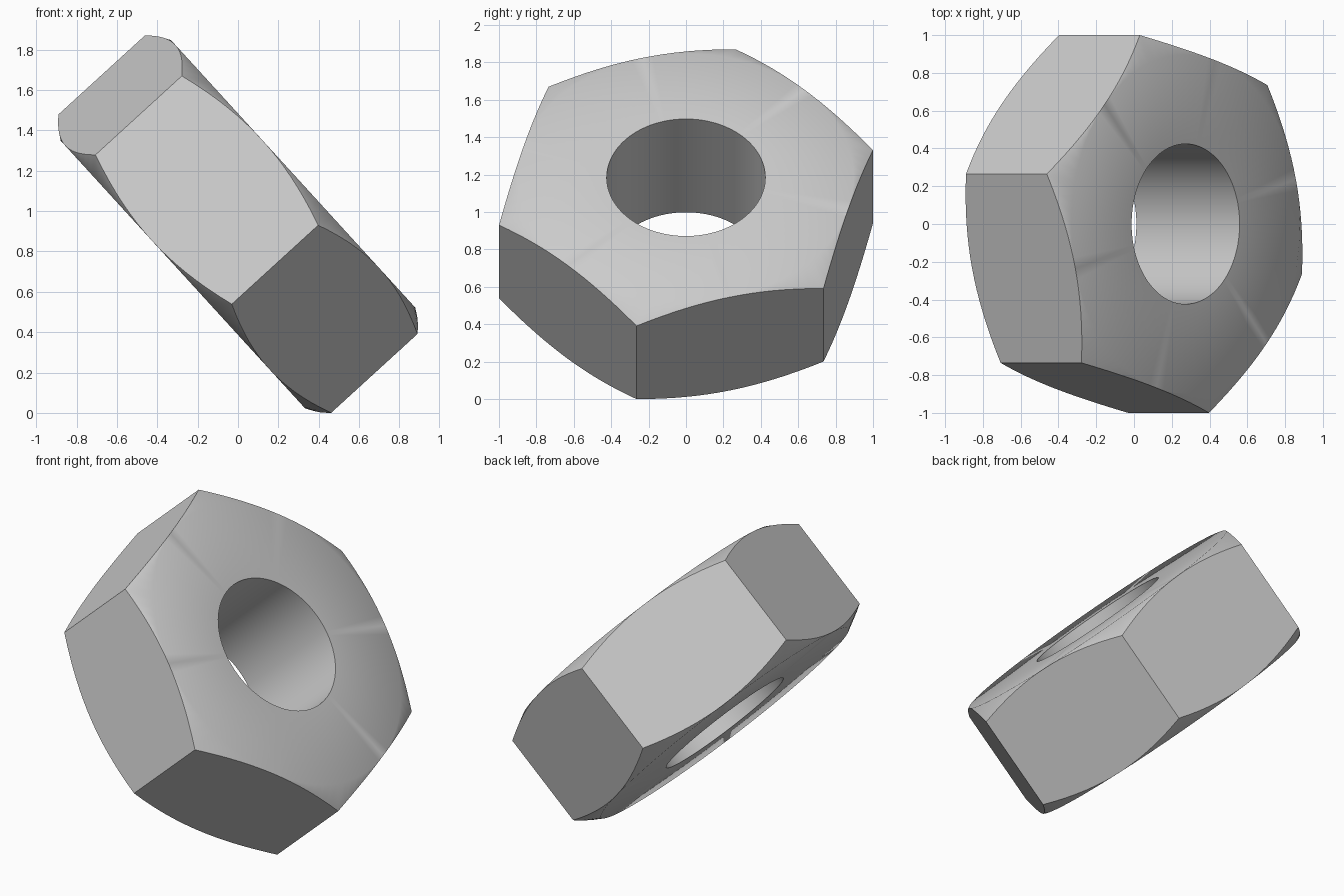
import bpy, bmesh
from math import cos, sin, tan, pi, radians, sqrt
from mathutils import Matrix, Vector

cube = bpy.data.objects.get("Cube")
if cube:
    bpy.data.objects.remove(cube, do_unlink=True)

SEGMENTS = 96          # multiple of 12, so corners and flat centres get vertices
CORNER = 1.036         # hexagon corner radius
FLAT = CORNER * cos(pi / 6)
HOLE = 0.424
HALF = 0.37            # half thickness
CHAMFER = tan(radians(30))

steel = bpy.data.materials.new("steel grey")
steel.use_nodes = True
grey = (0.6, 0.6, 0.6, 1)
steel.diffuse_color = grey
steel.node_tree.nodes["Principled BSDF"].inputs["Base Color"].default_value = grey

bm = bmesh.new()


def ring(radius, height):
    """Ring of vertices; radius and height are functions of the angle."""
    verts = []
    for i in range(SEGMENTS):
        a = 2 * pi * i / SEGMENTS
        verts.append(bm.verts.new((radius(a) * cos(a), radius(a) * sin(a), height(a))))
    return verts


def hex_radius(a):
    return FLAT / cos(a % (pi / 3) - pi / 6)


def chamfer_height(a):
    return HALF - (hex_radius(a) - FLAT) * CHAMFER


# Closed cross-section: bore, flat face, conical chamfer, hexagonal side
rings = [
    ring(lambda a: HOLE, lambda a: -HALF),
    ring(lambda a: FLAT, lambda a: -HALF),
    ring(hex_radius, lambda a: -chamfer_height(a)),
    ring(hex_radius, chamfer_height),
    ring(lambda a: FLAT, lambda a: HALF),
    ring(lambda a: HOLE, lambda a: HALF),
]
for k, lower in enumerate(rings):
    upper = rings[(k + 1) % len(rings)]
    for i in range(SEGMENTS):
        j = (i + 1) % SEGMENTS
        bm.faces.new((lower[i], lower[j], upper[j], upper[i]))

# The chamfer vanishes at the middle of each flat
bmesh.ops.remove_doubles(bm, verts=bm.verts, dist=0.0003)
bmesh.ops.recalc_face_normals(bm, faces=bm.faces)

# Turn the hexagon about its axis, then lean the axis in the xz plane
axis = Vector((0.738, 0, 0.674)).normalized()
across = Vector((0, 1, 0))
up = axis.cross(across)
lean = Matrix((across, up, axis)).transposed().to_4x4()
bm.transform(lean @ Matrix.Rotation(radians(15.2), 4, "Z"))
low = min(v.co.z for v in bm.verts)
bm.transform(Matrix.Translation((0, 0, -low)))

mesh = bpy.data.meshes.new("hex_nut")
bm.to_mesh(mesh)
bm.free()
mesh.materials.append(steel)
nut = bpy.data.objects.new("hex_nut", mesh)
bpy.context.collection.objects.link(nut)

bpy.ops.object.select_all(action="DESELECT")
nut.select_set(True)
bpy.context.view_layer.objects.active = nut
bpy.ops.object.shade_smooth_by_angle(angle=radians(40))
